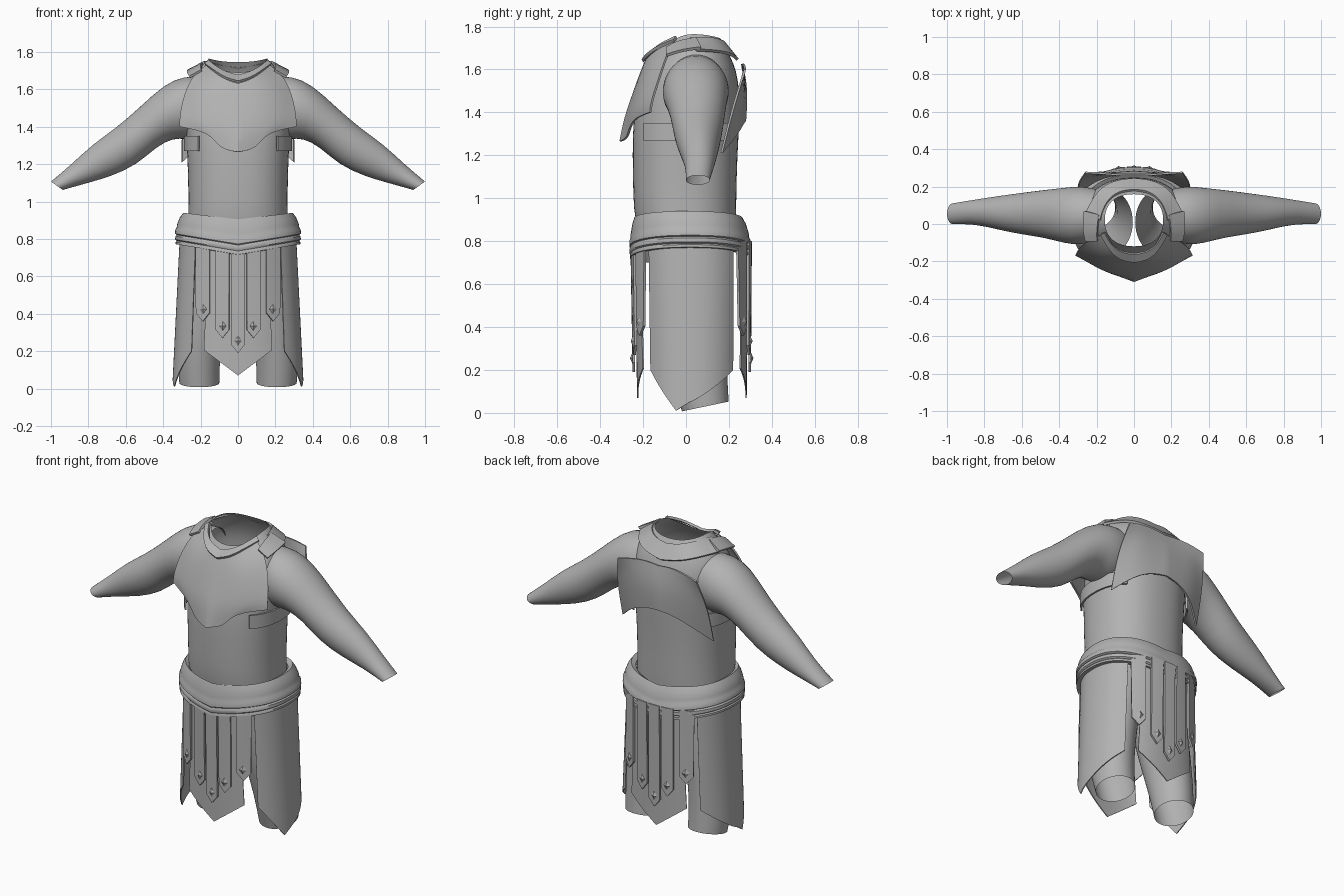
import bpy, bmesh
from math import pi, sin, cos, radians, copysign

cube = bpy.data.objects.get("Cube")
if cube:
    bpy.data.objects.remove(cube, do_unlink=True)

grey = bpy.data.materials.new("plain_grey")
grey.use_nodes = True
colour = (0.45, 0.45, 0.45, 1)
grey.diffuse_color = colour
grey.node_tree.nodes["Principled BSDF"].inputs["Base Color"].default_value = colour


def grid_object(name, rows, closed=False, subdiv=0, mirror=False, thick=0, sharp=35):
    """Skin rows of points, then subdivide, mirror, thicken and smooth."""
    bm = bmesh.new()
    grid = [[bm.verts.new(p) for p in row] for row in rows]
    n = len(grid[0])
    for a, b in zip(grid, grid[1:]):
        for i in range(n if closed else n - 1):
            j = (i + 1) % n
            bm.faces.new((a[i], a[j], b[j], b[i]))
    bmesh.ops.recalc_face_normals(bm, faces=bm.faces)
    mesh = bpy.data.meshes.new(name)
    bm.to_mesh(mesh)
    bm.free()
    mesh.materials.append(grey)
    ob = bpy.data.objects.new(name, mesh)
    bpy.context.collection.objects.link(ob)
    if subdiv:
        mod = ob.modifiers.new("subdivide", 'SUBSURF')
        mod.levels = mod.render_levels = subdiv
        mod.boundary_smooth = 'PRESERVE_CORNERS'
    if mirror:
        ob.modifiers.new("mirror", 'MIRROR')
    if thick:
        mod = ob.modifiers.new("thickness", 'SOLIDIFY')
        mod.thickness = thick
        mod.offset = 0
    # Bake the modifiers so that sharp edges can be marked by angle
    deps = bpy.context.evaluated_depsgraph_get()
    deps.update()
    baked = bpy.data.meshes.new_from_object(ob.evaluated_get(deps))
    ob.modifiers.clear()
    ob.data = baked
    baked.name = name
    baked.polygons.foreach_set("use_smooth", [True] * len(baked.polygons))
    baked.set_sharp_from_angle(angle=radians(sharp))
    return ob


def power(v, e):
    return copysign(abs(v) ** e, v)


def oval(t, hx, front, back, n=2.3):
    """Point on a slightly squared oval."""
    return (hx * power(cos(t), 2 / n),
            (front + back) / 2 + (back - front) / 2 * power(sin(t), 2 / n))


def turn(count):
    return [2 * pi * i / count for i in range(count)]


def mix(a, b, f):
    return a + (b - a) * f


# Torso with a dipped neckline
rows = []
for z, hx, front, back in [
        (.70, .26, -.19, .22), (.90, .27, -.24, .235), (1.0, .265, -.247, .235),
        (1.2, .27, -.25, .24), (1.35, .277, -.25, .25), (1.5, .282, -.22, .25),
        (1.6, .275, -.19, .237), (1.68, .24, -.16, .205),
        (1.73, .19, -.135, .18), (1.765, .157, -.12, .16)]:
    w = max(0, (z - 1.5) / .265)
    row = []
    for t in turn(32):
        dip = .075 * max(0, -sin(t)) ** 1.5 + .02 * max(0, sin(t)) ** 2
        row.append((*oval(t, hx, front, back), z - dip * w))
    rows.append(row)
grid_object("torso", rows, closed=True, subdiv=1)

# Arms, each ring given by its top and bottom point and its depth
rows = []
for tx, tz, bx, bz, cy, ry in [
        (.19, 1.67, .24, 1.34, .05, .14), (.29, 1.672, .28, 1.33, .045, .16),
        (.395, 1.628, .345, 1.34, .045, .15), (.52, 1.51, .44, 1.29, .055, .128),
        (.65, 1.395, .54, 1.195, .055, .113), (.775, 1.31, .68, 1.133, .06, .09),
        (.89, 1.20, .80, 1.10, .065, .066), (1.0, 1.107, .937, 1.062, .055, .056)]:
    rows.append([(mix(bx, tx, (1 + cos(t)) / 2), cy + ry * sin(t),
                  mix(bz, tz, (1 + cos(t)) / 2)) for t in turn(24)])
grid_object("arms", rows, closed=True, subdiv=1, mirror=True)

# Legs, cut off at a slant
rows = []
for z, cx, cy, rx, ry in [(.03, .207, .09, .108, .11), (.2, .213, .06, .117, .13),
                          (.45, .18, .03, .13, .16), (.75, .145, .01, .14, .18)]:
    rows.append([(cx + rx * cos(t), cy + ry * sin(t), z + .023 * sin(t))
                 for t in turn(24)])
grid_object("legs", rows, closed=True, subdiv=1, mirror=True)

# Breastplate with a central ridge
grid_object("breastplate", [
    [(0, -.19, 1.63), (.07, -.18, 1.65), (.12, -.135, 1.69), (.168, -.055, 1.727)],
    [(0, -.215, 1.57), (.11, -.205, 1.59), (.20, -.16, 1.62), (.25, -.09, 1.665)],
    [(0, -.25, 1.47), (.12, -.24, 1.48), (.23, -.195, 1.50), (.295, -.13, 1.54)],
    [(0, -.285, 1.37), (.10, -.267, 1.39), (.21, -.23, 1.41), (.31, -.16, 1.45)],
    [(0, -.305, 1.265), (.10, -.267, 1.28), (.145, -.255, 1.37), (.31, -.165, 1.40)]],
    subdiv=2, mirror=True, thick=.01, sharp=20)

# Raised collar
grid_object("collar", [
    [(0, -.16, 1.672), (.07, -.15, 1.69), (.12, -.115, 1.72), (.155, -.045, 1.752)],
    [(0, -.203, 1.64), (.075, -.192, 1.66), (.13, -.145, 1.70), (.177, -.055, 1.735)]],
    subdiv=2, mirror=True, thick=.014)

# Back plate with drooping side points
grid_object("back_plate", [
    [(0, .262, 1.62), (.09, .262, 1.63), (.18, .272, 1.62), (.26, .275, 1.60)],
    [(0, .285, 1.50), (.10, .278, 1.50), (.20, .27, 1.48), (.30, .22, 1.43)],
    [(0, .275, 1.36), (.10, .265, 1.35), (.20, .24, 1.30), (.30, .165, 1.21)]],
    subdiv=2, mirror=True, thick=.01, sharp=20)

# Yoke around the back of the neck
grid_object("back_yoke", [
    [(0, .18, 1.72), (.08, .175, 1.73), (.15, .12, 1.748), (.18, .02, 1.745)],
    [(0, .24, 1.645), (.11, .23, 1.66), (.20, .175, 1.685), (.26, .05, 1.69)]],
    subdiv=2, mirror=True, thick=.014)

# Shoulder straps
grid_object("shoulder_straps", [
    [(.185, .05, 1.742), (.265, .07, 1.70)],
    [(.198, -.03, 1.735), (.275, -.02, 1.69)],
    [(.195, -.09, 1.70), (.258, -.09, 1.665)]], subdiv=1, mirror=True, thick=.014)

# Straps under the arms
grid_object("side_straps", [
    [(*oval(radians(a), .285, -.262, .262), z) for a in range(-45, 46, 10)]
    for z in (1.27, 1.35)], mirror=True, thick=.01)

# Belt with rolled lower edges, dipping at front and back
rows = []
for z, out in [(.925, -.065), (.94, -.04), (.915, -.022), (.88, -.008), (.86, -.005),
               (.852, .002), (.828, .004), (.822, -.006), (.815, .002),
               (.797, .003), (.79, -.006), (.784, 0), (.772, 0), (.768, -.03)]:
    drop = mix(.035, .055, min(1, (.94 - z) / .1))
    row = []
    for t in turn(64):
        x, y = oval(t, .333 + out, -.262 - out * .5, .3 + out * .9)
        row.append((x, y, z - drop * (1 - abs(x) / (.333 + out))))
    rows.append(row)
grid_object("belt", rows, closed=True, sharp=40)


# Skirt
def skirt_size(z):
    f = (.78 - z) / .7
    return mix(.31, .345, f), mix(-.237, -.225, f), mix(.285, .28, f)


def skirt_at(x, z, side, out=0):
    hx, front, back = skirt_size(z)
    bulge = (1 - abs(x / hx) ** 2.3) ** (1 / 2.3)
    y = (front + back) / 2 + side * ((back - front) / 2 * bulge + out)
    return (x, y, z)


# Side panels, longest at a point below the hip
rows = []
for k in range(9):
    row = []
    for a in range(-46, 47, 4):
        hem = mix(.01, .2, (-14 - a) / 32) if a < -14 else mix(.01, .2, (a + 14) / 60)
        z = mix(.80, hem, k / 8)
        row.append((*oval(radians(a), *skirt_size(z)), z))
    rows.append(row)
grid_object("side_panels", rows, mirror=True, thick=.006)

# Front and back: a pointed cloth under five hanging strips with studs
for label, side in (("front", -1), ("back", 1)):
    rows = []
    for k in range(9):
        xs = [mix(.155, .182, k / 8) * i / 8 for i in range(-8, 9)]
        rows.append([skirt_at(x, mix(.80, .07 + .75 * abs(x), k / 8), side)
                     for x in xs])
    grid_object(label + "_cloth", rows, thick=.006)
    for i, x in enumerate((-.187, -.083, 0, .083, .187)):
        tip = (.36, .27, .19)[2 - abs(i - 2) if i != 2 else 2]
        w = .036
        strip = [[skirt_at(x + d, z + (.045 * abs(d) / w if z == tip else 0), side, .016)
                  for d in (-w, 0, w)] for z in (.80, .6, tip + .08, tip)]
        grid_object(f"{label}_strip_{i + 1}", strip, thick=.012)
        r = .02
        ring = [skirt_at(x + r * cos(t), tip + .065 + 1.3 * r * sin(t), side, .022)
                for t in turn(4)]
        peak = skirt_at(x, tip + .065, side, .033)
        top = [tuple(mix(p, q, .05) for p, q in zip(peak, v)) for v in ring]
        grid_object(f"{label}_stud_{i + 1}", [ring, top], closed=True, sharp=10)
